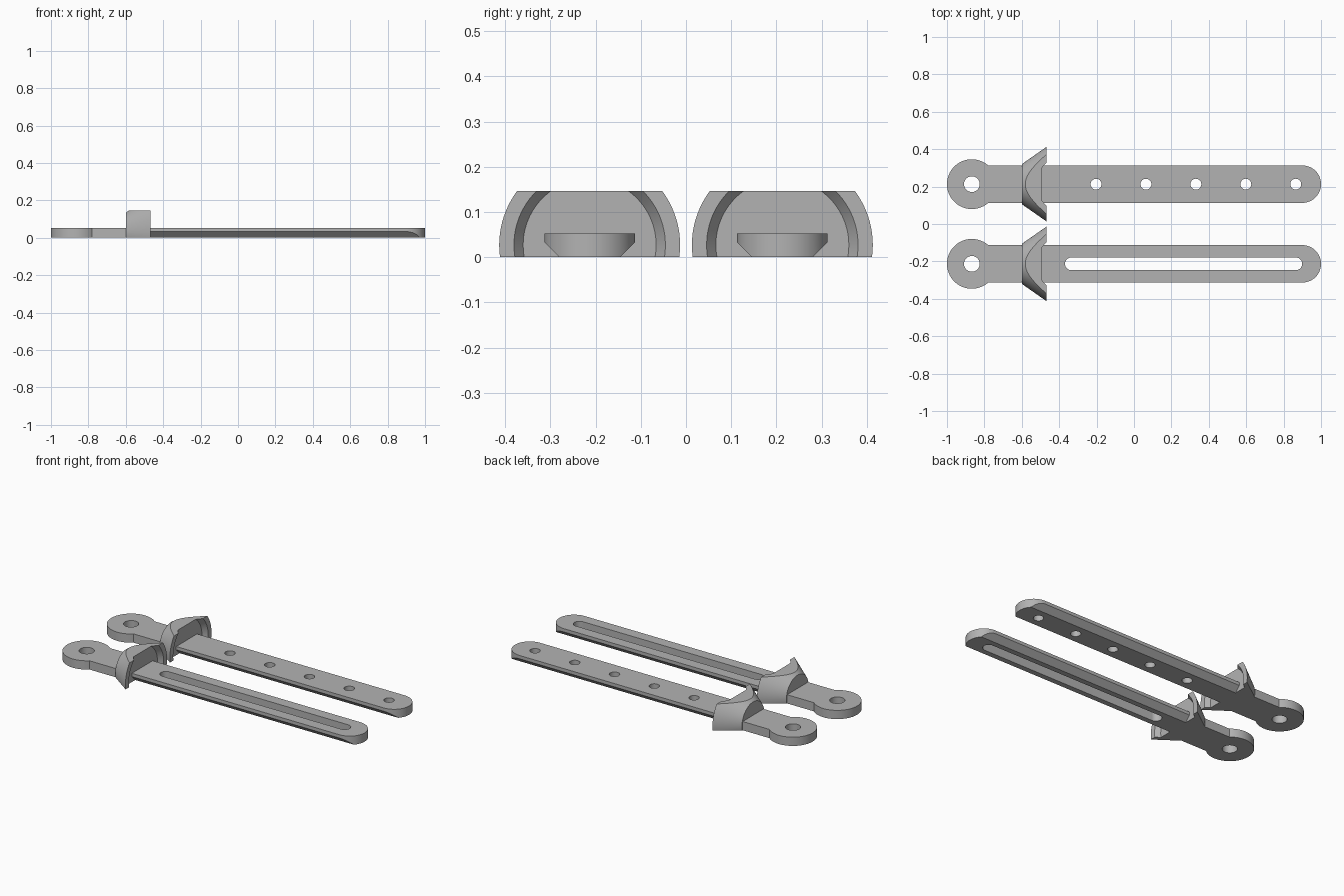
import bpy, bmesh, math
from mathutils import Matrix, Vector

cube = bpy.data.objects.get("Cube")
if cube:
    bpy.data.objects.remove(cube, do_unlink=True)

GREY = (0.45, 0.45, 0.45, 1)
mat = bpy.data.materials.new("plain grey")
mat.use_nodes = True
mat.diffuse_color = GREY
mat.node_tree.nodes["Principled BSDF"].inputs["Base Color"].default_value = GREY

THICK, HALF, RING, RING_X, TIP_X = 0.053, 0.1, 0.133, -0.867, 0.9
AXIS_Z, CUP_TOP = 0.027, 0.147


def finish(bm, name):
    bmesh.ops.recalc_face_normals(bm, faces=bm.faces)
    mesh = bpy.data.meshes.new(name)
    bm.to_mesh(mesh)
    bm.free()
    mesh.materials.append(mat)
    obj = bpy.data.objects.new(name, mesh)
    bpy.context.collection.objects.link(obj)
    return obj


def extrude(name, points, direction):
    """Solid from a flat outline swept along a direction."""
    bm = bmesh.new()
    face = bm.faces.new([bm.verts.new(p) for p in points])
    new = bmesh.ops.extrude_face_region(bm, geom=[face])["geom"]
    verts = [v for v in new if isinstance(v, bmesh.types.BMVert)]
    bmesh.ops.translate(bm, verts=verts, vec=Vector(direction))
    return finish(bm, name)


def arc(cx, r, start, end, n, z):
    return [(cx + r * math.cos(start + (end - start) * i / n),
             r * math.sin(start + (end - start) * i / n), z) for i in range(n + 1)]


def slot(x0, x1, r):
    """Cutter with round ends; a round hole when both ends agree."""
    q = math.pi / 2
    right, left = arc(x1, r, -q, q, 24, -0.1), arc(x0, r, q, 3 * q, 24, -0.1)
    points = right[:-1] + left[:-1] if x0 == x1 else right + left
    return extrude("cutter", points, (0, 0, 0.4))


def frustum(name, x0, x1, r0, r1, clip=False):
    """Cone section along x, optionally trimmed flat above and below."""
    bm = bmesh.new()
    place = Matrix.Translation(((x0 + x1) / 2, 0, AXIS_Z)) @ Matrix.Rotation(math.pi / 2, 4, 'Y')
    bmesh.ops.create_cone(bm, cap_ends=True, segments=96, radius1=r0, radius2=r1,
                          depth=x1 - x0, matrix=place)
    for z, side in ((0, -1), (CUP_TOP, 1)) if clip else ():
        cut = bmesh.ops.bisect_plane(bm, geom=bm.verts[:] + bm.edges[:] + bm.faces[:],
                                     plane_co=(0, 0, z), plane_no=(0, 0, side), clear_outer=True)
        edges = [e for e in cut["geom_cut"] if isinstance(e, bmesh.types.BMEdge)]
        bmesh.ops.holes_fill(bm, edges=edges, sides=0)
    return finish(bm, name)


def combine(obj, other, operation):
    other.hide_render = True
    mod = obj.modifiers.new("combine", 'BOOLEAN')
    mod.operation, mod.solver, mod.object = operation, 'EXACT', other
    bpy.context.view_layer.objects.active = obj
    bpy.ops.object.modifier_apply(modifier=mod.name)
    bpy.data.objects.remove(other, do_unlink=True)


def make_arm(name, y, openings):
    # Flat bar with a round tip and an eye at the other end
    a = math.asin(HALF / RING)
    outline = arc(TIP_X, HALF, -math.pi / 2, math.pi / 2, 32, 0)
    outline += arc(RING_X, RING, a, 2 * math.pi - a, 56, 0)
    arm = extrude(name, outline, (0, 0, THICK))

    # Bevels along both lower edges
    for s in (-1, 1):
        wedge = [(-0.54, s * 0.057, -0.01), (-0.54, s * 0.12, -0.01), (-0.54, s * 0.12, 0.053)]
        combine(arm, extrude("cutter", wedge, (1.7, 0, 0)), 'DIFFERENCE')

    # Flared cup with a shallow recess, trimmed flat
    cup = frustum("cup", -0.6, -0.467, 0.107, 0.2, clip=True)
    combine(cup, frustum("cutter", -0.494, -0.457, 0.147, 0.175), 'DIFFERENCE')
    combine(arm, cup, 'UNION')

    # Eye hole and the openings along the bar
    for x0, x1, r in [(RING_X, RING_X, 0.042)] + openings:
        combine(arm, slot(x0, x1, r), 'DIFFERENCE')

    arm.location.y = y
    bpy.ops.object.select_all(action='DESELECT')
    arm.select_set(True)
    bpy.context.view_layer.objects.active = arm
    bpy.ops.object.shade_smooth_by_angle(angle=math.radians(25))


holes = [(-0.203 + 0.267 * i, -0.203 + 0.267 * i, 0.029) for i in range(5)]
make_arm("drilled_arm", 0.213, holes)
make_arm("slotted_arm", -0.213, [(-0.335, 0.865, 0.034)])
